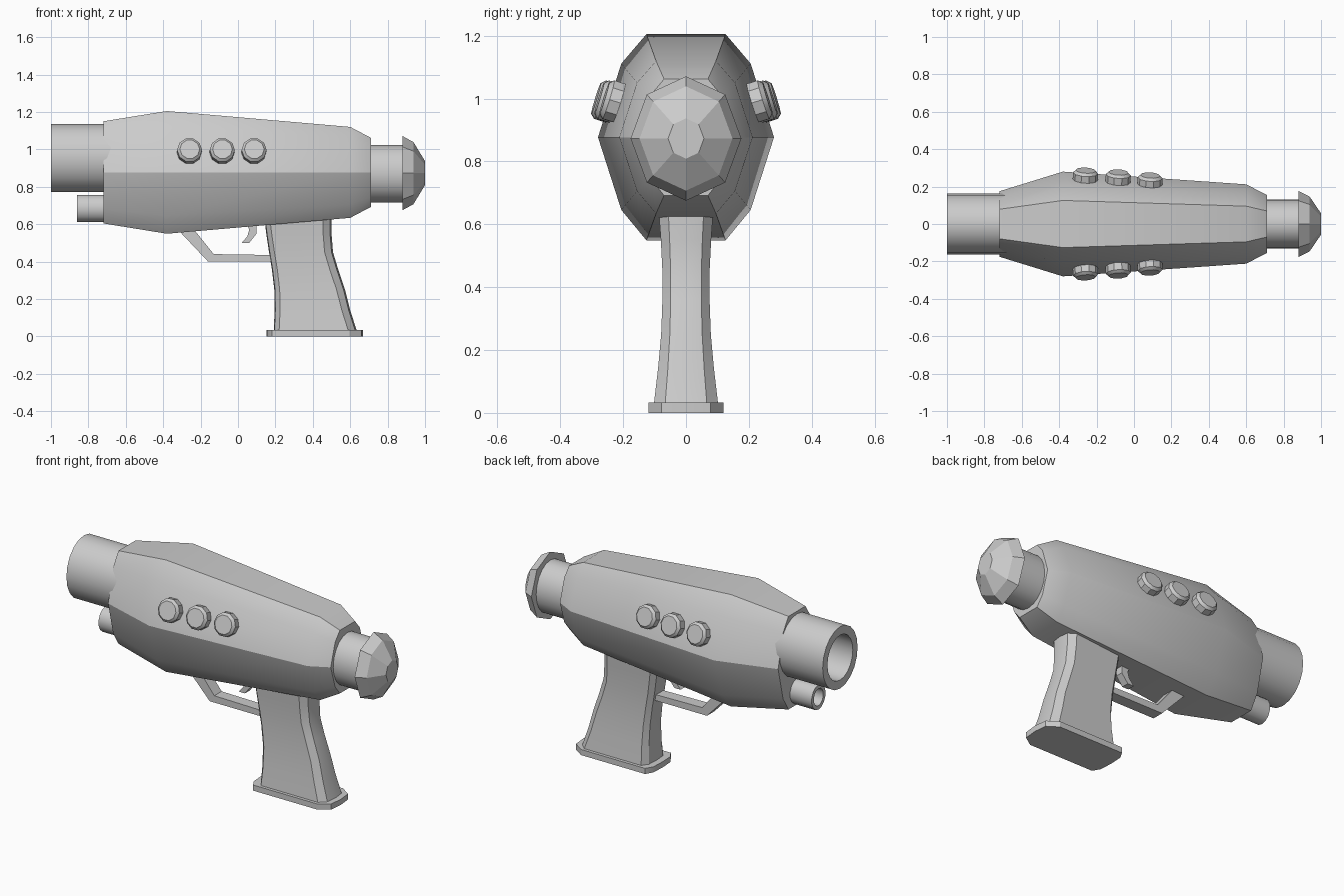
import bpy, bmesh
from math import sin, cos, pi, radians
from mathutils import Matrix, Vector

if "Cube" in bpy.data.objects:
    bpy.data.objects.remove(bpy.data.objects["Cube"])


def finish(name, bm, angle=30):
    bmesh.ops.recalc_face_normals(bm, faces=bm.faces)
    me = bpy.data.meshes.new(name)
    bm.to_mesh(me)
    bm.free()
    me.shade_smooth()
    me.set_sharp_from_angle(angle=radians(angle))
    ob = bpy.data.objects.new(name, me)
    bpy.context.collection.objects.link(ob)
    return ob


def loft(name, rings, angle=30, matrix=None):
    """Skin a closed solid through rings of equal point count."""
    bm = bmesh.new()
    vs = [[bm.verts.new(p) for p in r] for r in rings]
    n = len(vs[0])
    for a, b in zip(vs, vs[1:]):
        for i in range(n):
            j = (i + 1) % n
            bm.faces.new((a[i], a[j], b[j], b[i]))
    bm.faces.new(vs[0])
    bm.faces.new(vs[-1])
    if matrix:
        bm.transform(matrix)
    return finish(name, bm, angle)


def turned(name, z, profile, sides, squash, angle=30):
    """Rings along x; profile holds (x, vertical radius)."""
    rings = [[(x, r * squash * sin(2 * pi * i / sides), z + r * cos(2 * pi * i / sides))
              for i in range(sides)] for x, r in profile]
    return loft(name, rings, angle)


def plate(name, outline, half):
    return loft(name, [[(x, y, z) for x, z in outline] for y in (-half, half)])


# Ten-sided faceted body: x, half width, half height
right = [(.45, 1), (.735, .715), (1, 0), (.735, -.705), (.45, -1)]
section = right + [(-y, z) for y, z in reversed(right)]
stations = [(-.72, .175, .273), (-.38, .28, .328), (.60, .212, .243), (.71, .155, .185)]
loft("body", [[(x, w * a, .877 + h * b) for a, b in section] for x, w, h in stations], 25)

# Hollow barrels
turned("main_barrel", .953, [(-.66, .182), (-1, .182), (-1, .132), (-.71, .132)], 20, .89)
turned("lower_barrel", .684, [(-.66, .073), (-.86, .073), (-.86, .050), (-.71, .050)], 14, .89)

# Rear neck and faceted end knob
turned("rear_neck", .87, [(.68, .153), (.90, .153)], 20, .86)
turned("end_knob", .873, [(.88, .198), (.938, .166), (1, .064)], 8, .89, 20)

# Side buttons, leaning with the upper side panels
for side in (-1, 1):
    for k, (x, y) in enumerate([(-.26, .252), (-.085, .242), (.085, .226)]):
        axis = Vector((.06, side, .31))
        m = Matrix.Translation((x, side * y, .99)) @ axis.to_track_quat('Z', 'Y').to_matrix().to_4x4()
        rings = [[(r * cos(2 * pi * i / 10), r * sin(2 * pi * i / 10), h) for i in range(10)]
                 for h, r in [(-.04, .067), (.022, .067), (.036, .053)]]
        loft(f"button_{'left' if side < 0 else 'right'}_{k + 1}", rings, 30, m)


# Grip with a ridged front and back
def grip_ring(z, xf, xr, w, f=.025, b=.045):
    half = [(xr - b, w), (xf + f, w), (xf, w * .65)]
    pts = [(xr, 0), (xr - .008, w * .65)] + half + [(xf - .004, 0)]
    return [(x, y, z) for x, y in pts] + [(x, -y, z) for x, y in reversed(pts[1:-1])]


loft("grip", [grip_ring(*s) for s in [
    (.03, .195, .635, .102), (.14, .20, .60, .089), (.25, .198, .572, .079),
    (.36, .185, .535, .075), (.45, .17, .508, .075), (.55, .155, .50, .080),
    (.66, .142, .50, .088)]], 28)
loft("grip_base", [grip_ring(z, .157, .667, .12, .025, .07) for z in (0, .033)], 28)

# Trigger guard strip and hooked trigger
plate("trigger_guard", [(-.33, .58), (-.16, .40), (.19, .40), (.19, .435),
                        (-.13, .44), (-.25, .59)], .034)
plate("trigger", [(.03, .64), (.06, .57), (.05, .535), (.02, .50), (.06, .50),
                  (.10, .55), (.10, .64)], .022)
